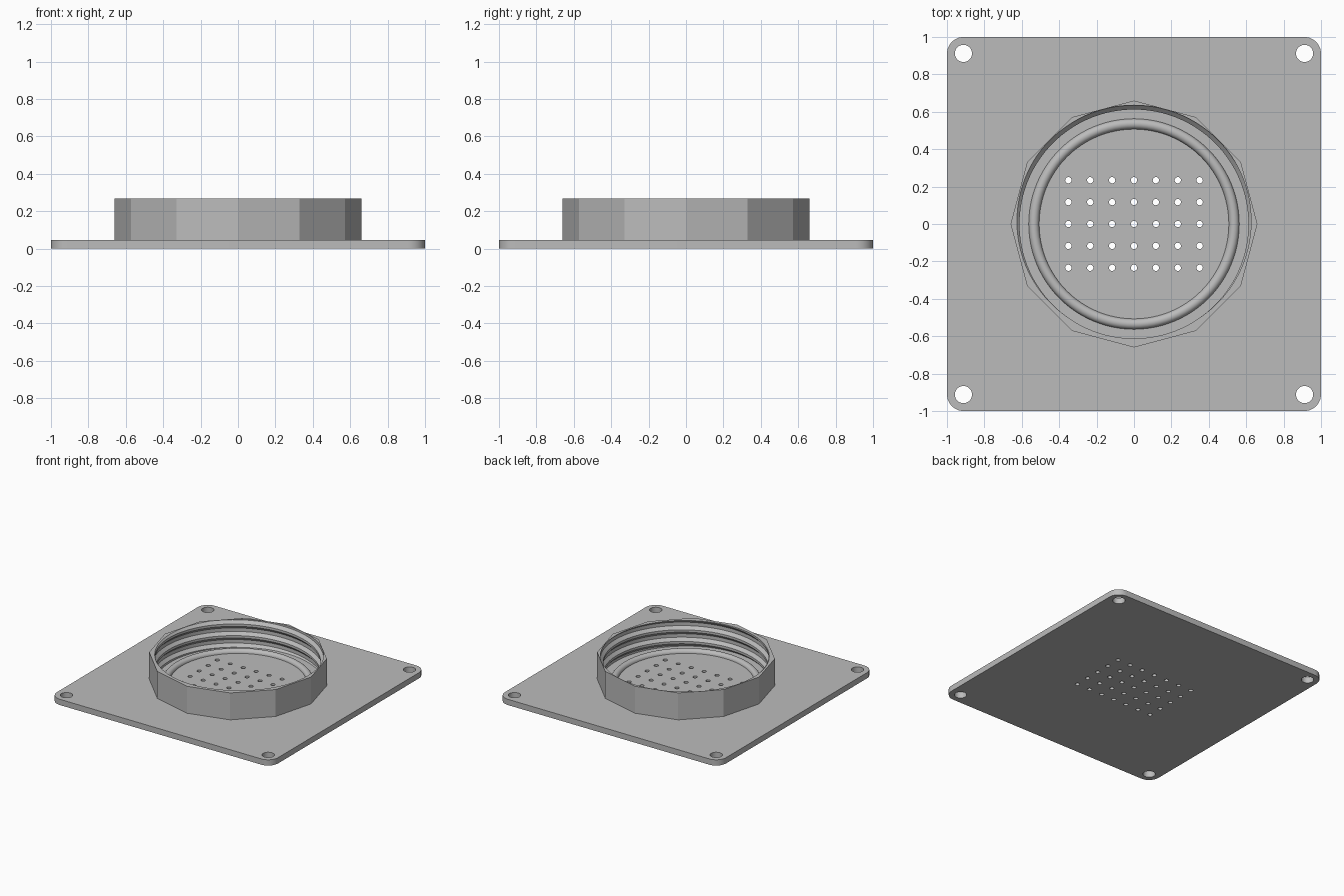
import bpy, bmesh
from math import sin, cos, pi, radians, floor

cube = bpy.data.objects.get("Cube")
if cube:
    bpy.data.objects.remove(cube, do_unlink=True)

PLATE_TOP, RIM_TOP = 0.047, 0.267
COLLAR_R, ROOT_R, CREST_R, PITCH = 0.66, 0.635, 0.612, 0.095

grey = bpy.data.materials.new("plain grey")
grey.use_nodes = True
colour = (0.5, 0.5, 0.5, 1)
grey.diffuse_color = colour
grey.node_tree.nodes["Principled BSDF"].inputs["Base Color"].default_value = colour


def finish(obj):
    obj.data.materials.clear()
    obj.data.materials.append(grey)
    bpy.ops.object.select_all(action='DESELECT')
    obj.select_set(True)
    bpy.context.view_layer.objects.active = obj
    bpy.ops.object.shade_smooth_by_angle(angle=radians(20))


def add_outline(curve, points):
    spline = curve.splines.new('POLY')
    spline.points.add(len(points) - 1)
    for p, (x, y) in zip(spline.points, points):
        p.co = (x, y, 0, 1)
    spline.use_cyclic_u = True


def arc(cx, cy, r, start, sweep, steps):
    return [(cx + r * cos(start + sweep * i / steps), cy + r * sin(start + sweep * i / steps))
            for i in range(steps + 1)]


def circle(cx, cy, r, steps):
    return arc(cx, cy, r, 0, 2 * pi, steps)[:-1]


# Base plate: rounded square with corner screw holes and a grid of vents
curve = bpy.data.curves.new("base_plate", 'CURVE')
curve.dimensions = '2D'
curve.fill_mode = 'BOTH'
curve.extrude = PLATE_TOP / 2
outline = []
for i, (sx, sy) in enumerate([(1, 1), (-1, 1), (-1, -1), (1, -1)]):
    outline += arc(sx * 0.91, sy * 0.91, 0.09, i * pi / 2, pi / 2, 10)
    add_outline(curve, circle(sx * 0.912, sy * 0.912, 0.046, 32))
add_outline(curve, outline)
for col in range(-3, 4):
    for row in range(-2, 3):
        add_outline(curve, circle(col * 0.117, row * 0.117, 0.017, 16))
plate = bpy.data.objects.new("base_plate", curve)
bpy.context.collection.objects.link(plate)
bpy.ops.object.select_all(action='DESELECT')
plate.select_set(True)
bpy.context.view_layer.objects.active = plate
bpy.ops.object.convert(target='MESH')
plate = bpy.context.object
bm = bmesh.new()
bm.from_mesh(plate.data)
bmesh.ops.translate(bm, verts=bm.verts, vec=(0, 0, PLATE_TOP / 2))
bmesh.ops.remove_doubles(bm, verts=bm.verts, dist=1e-5)
bmesh.ops.recalc_face_normals(bm, faces=bm.faces)
bm.to_mesh(plate.data)
bm.free()
finish(plate)

# Threaded collar: twelve-sided outside, helical thread inside
CORNERS = (-0.35, -0.1, 0.1, 0.35)   # thread corners as fractions of the pitch


def crest_height(theta):
    return RIM_TOP + PITCH * (theta / (2 * pi) - 0.75)


def thread_radius(theta, z):
    t = (z - crest_height(theta)) / PITCH
    t = abs(t - floor(t + 0.5))
    blend = min(max((t - 0.1) / 0.25, 0), 1)
    return CREST_R + (ROOT_R - CREST_R) * blend


def collar_column(theta):
    turn = theta % (pi / 6) - pi / 12
    r = COLLAR_R * cos(pi / 12) / cos(turn)
    points = [(r, PLATE_TOP), (r, RIM_TOP)]
    for k in range(2, -6, -1):
        for c in reversed(CORNERS):
            z = crest_height(theta) + (k + c) * PITCH
            z = min(max(z, PLATE_TOP), RIM_TOP)
            points.append((thread_radius(theta, z), z))
    return points


N = 120
bm = bmesh.new()
columns = []
for i in range(N + 1):
    a = 2 * pi * i / N
    columns.append([bm.verts.new((r * cos(a), r * sin(a), z)) for r, z in collar_column(a)])
for a, b in zip(columns, columns[1:]):
    for j in range(len(a) - 1):
        bm.faces.new((a[j], b[j], b[j + 1], a[j + 1]))
bmesh.ops.remove_doubles(bm, verts=bm.verts, dist=1e-5)
bmesh.ops.dissolve_degenerate(bm, edges=bm.edges, dist=1e-5)
bmesh.ops.recalc_face_normals(bm, faces=bm.faces)
# Make sure the outer wall faces outward
outer = max(bm.faces, key=lambda f: f.calc_center_median().xy.length - abs(f.normal.z))
if outer.normal.dot(outer.calc_center_median()) < 0:
    bmesh.ops.reverse_faces(bm, faces=bm.faces)
mesh = bpy.data.meshes.new("threaded_collar")
bm.to_mesh(mesh)
bm.free()
collar = bpy.data.objects.new("threaded_collar", mesh)
bpy.context.collection.objects.link(collar)
finish(collar)

# Rounded sealing ring on the floor of the collar
bpy.ops.mesh.primitive_torus_add(major_radius=0.535, minor_radius=0.028, major_segments=96,
                                 minor_segments=24, location=(0, 0, PLATE_TOP))
ring = bpy.context.object
ring.name = "sealing_ring"
bm = bmesh.new()
bm.from_mesh(ring.data)
bmesh.ops.delete(bm, geom=[v for v in bm.verts if v.co.z < -1e-4], context='VERTS')
bm.to_mesh(ring.data)
bm.free()
finish(ring)
